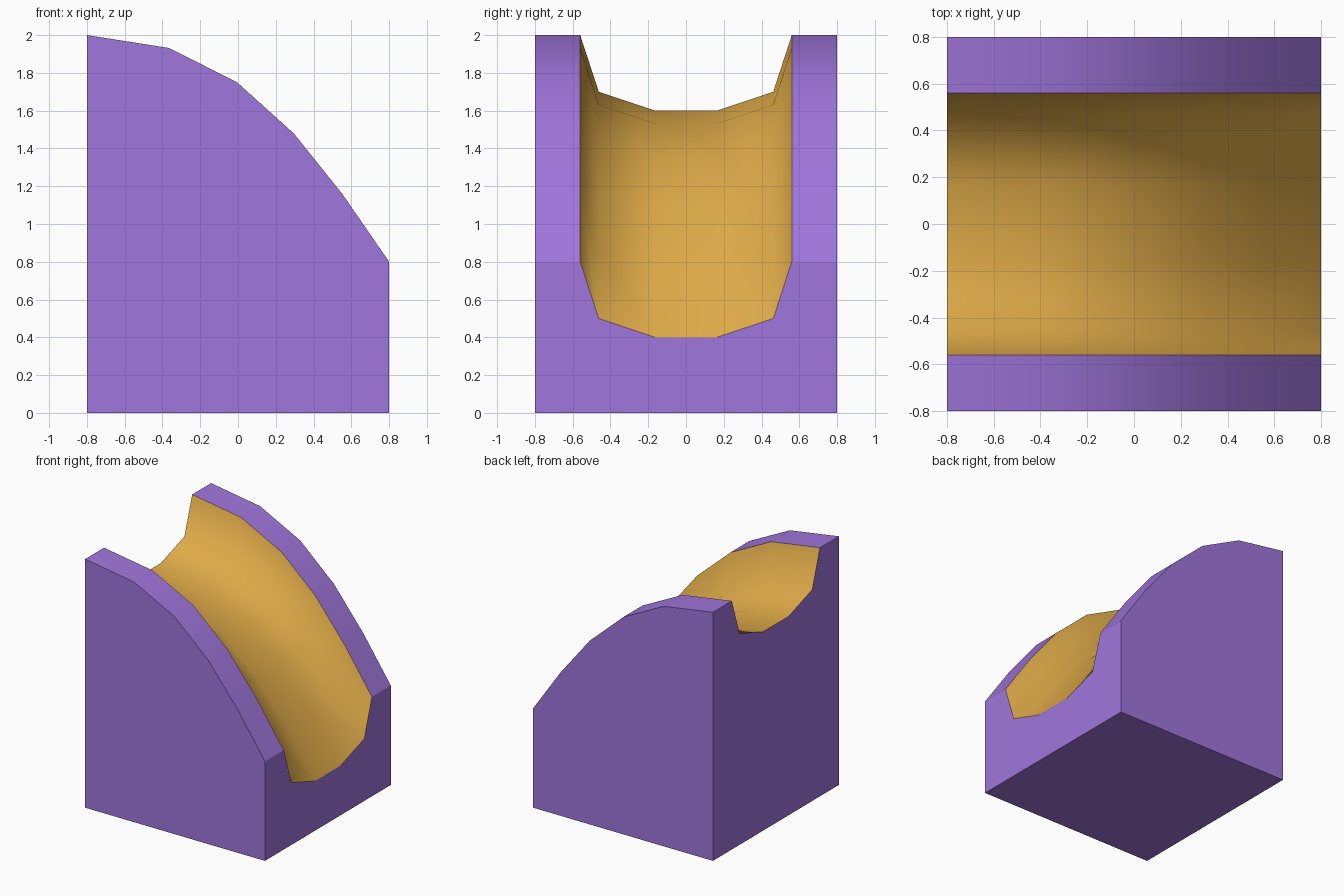
import bpy, bmesh

if "Cube" in bpy.data.objects:
    bpy.data.objects.remove(bpy.data.objects["Cube"])


def material(name, color):
    m = bpy.data.materials.new(name)
    m.diffuse_color = (*color, 1)
    m.use_nodes = True
    m.node_tree.nodes["Principled BSDF"].inputs["Base Color"].default_value = m.diffuse_color
    return m


# Curved descent (x, z) and half of the cross-section (y, drop)
PATH = [(-0.8, 2.0), (-0.365, 1.932), (-0.005, 1.75), (0.295, 1.48), (0.555, 1.155), (0.8, 0.8)]
HALF = [(-0.8, 0.0), (-0.56, 0.0), (-0.462, -0.3), (-0.163, -0.4)]
SECTION = HALF + [(-y, d) for y, d in reversed(HALF)]

bm = bmesh.new()
rows = [[bm.verts.new((x, y, z + d)) for y, d in SECTION] for x, z in PATH]
base = {(x, y): bm.verts.new((x, y, 0)) for x in (-0.8, 0.8) for y in (-0.8, 0.8)}

# Rails and gutter, smooth along the slide
last = len(SECTION) - 2
for a, b in zip(rows, rows[1:]):
    for i in range(last + 1):
        f = bm.faces.new((a[i], b[i], b[i + 1], a[i + 1]))
        f.smooth = True
        f.material_index = 0 if i in (0, last) else 1

# Flat ends, sides and underside
for row, x in ((rows[0], -0.8), (rows[-1], 0.8)):
    bm.faces.new(row + [base[x, 0.8], base[x, -0.8]])
for i, y in ((0, -0.8), (-1, 0.8)):
    bm.faces.new([r[i] for r in rows] + [base[0.8, y], base[-0.8, y]])
bm.faces.new([base[-0.8, -0.8], base[0.8, -0.8], base[0.8, 0.8], base[-0.8, 0.8]])
bmesh.ops.recalc_face_normals(bm, faces=bm.faces)

# Crisp edges wherever gutter, rails and flat walls meet
for e in bm.edges:
    f, g = e.link_faces
    e.smooth = f.smooth and g.smooth and f.material_index == g.material_index

mesh = bpy.data.meshes.new("slide_block")
bm.to_mesh(mesh)
bm.free()
mesh.materials.append(material("purple", (0.352, 0.181, 0.716)))
mesh.materials.append(material("golden yellow", (0.73, 0.402, 0.065)))
bpy.context.collection.objects.link(bpy.data.objects.new("slide_block", mesh))
